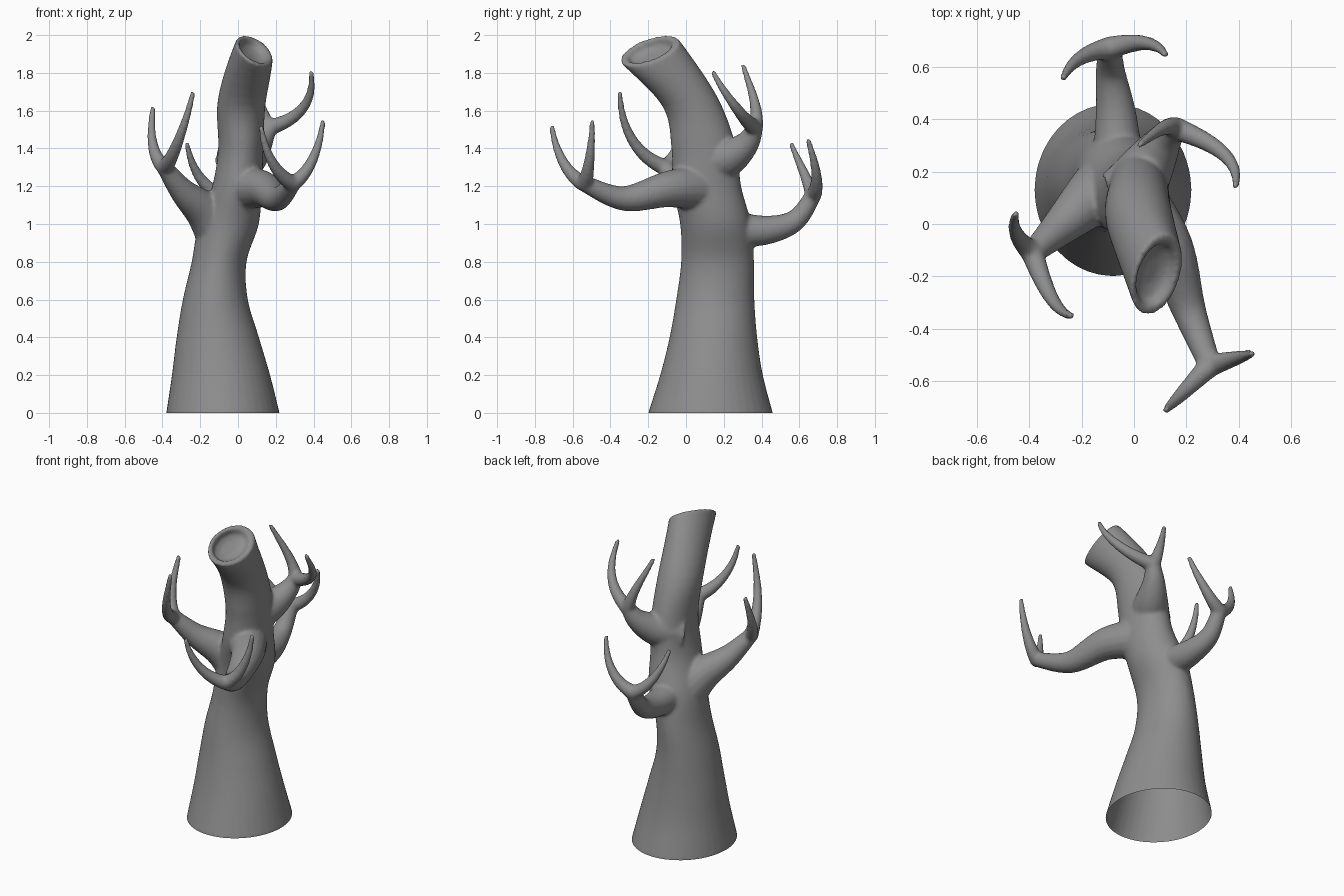
import bpy, bmesh, math
from mathutils import Vector, Euler, Quaternion

if "Cube" in bpy.data.objects:
    bpy.data.objects.remove(bpy.data.objects["Cube"])

bm = bmesh.new()


def spline(keys, steps):
    """Catmull-Rom through tuples of any length."""
    out = []
    for i in range(len(keys) - 1):
        a, b = keys[max(i - 1, 0)], keys[i]
        c, d = keys[i + 1], keys[min(i + 2, len(keys) - 1)]
        for s in range(steps):
            t = s / steps
            out.append([0.5 * (2 * q + (r - p) * t + (2 * p - 5 * q + 4 * r - w) * t * t
                               + (3 * q - p - 3 * r + w) * t ** 3)
                        for p, q, r, w in zip(a, b, c, d)])
    return out + [list(keys[-1])]


def ring(c, rx, ry, rot, n):
    return [c + rot @ Vector((rx * math.cos(math.tau * i / n),
                              ry * math.sin(math.tau * i / n), 0)) for i in range(n)]


def loft(rings):
    """Skin a list of equal rings of points and cap both ends."""
    vs = [[bm.verts.new(p) for p in r] for r in rings]
    n = len(vs[0])
    for a, b in zip(vs, vs[1:]):
        for i in range(n):
            j = (i + 1) % n
            bm.faces.new((a[i], a[j], b[j], b[i]))
    bm.faces.new(vs[0][::-1])
    bm.faces.new(vs[-1])


def tube(pos, radius):
    """Round tube along points; radius is a function of 0..1."""
    q, last, rings = Quaternion(), Vector((0, 0, 1)), []
    end = len(pos) - 1
    for i, p in enumerate(pos):
        t = (pos[min(i + 1, end)] - pos[max(i - 1, 0)]).normalized()
        q = last.rotation_difference(t) @ q
        last = t
        r = radius(i / end)
        rings.append(ring(p, r, r, q, 16))
    loft(rings)


def limb(stem, tips, base, bow):
    """Stem that thins to a fork, and two prongs that curl upwards."""
    pos = [Vector(p) for p in spline(stem, 7)]
    tube(pos, lambda t: .044 + (base - .044) * (1 - t) ** 1.3)
    fork = pos[-1]
    out = fork - pos[-8]
    out.z = 0
    out.normalize()
    for tip in tips:
        d = Vector(tip) - fork
        path = []
        for i in range(19):
            t = i / 18
            s = .7 * math.sin(t * math.pi / 2) + .3 * t
            h = .65 * (1 - math.cos(t * math.pi / 2)) + .35 * t
            path.append(fork + Vector((d.x * s, d.y * s, d.z * h))
                        + out * bow * math.sin(math.pi * t))
        tube(path, lambda t: .045 - .031 * t ** .9)


# Trunk: centre x, y, z, radius x, radius y; it tilts progressively above z = 1.4
trunk = spline([(-.08, .13, 0, .30, .33),
                (-.09, .135, .2, .26, .272),
                (-.107, .145, .4, .218, .232),
                (-.12, .155, .6, .172, .207),
                (-.10, .167, .8, .145, .193),
                (-.05, .157, 1, .16, .188),
                (-.005, .11, 1.2, .132, .182),
                (.015, .095, 1.4, .12, .172),
                (.02, .02, 1.65, .127, .147),
                (.087, -.195, 1.92, .112, .168)], 6)


def tilt(z):
    t = max(0, (z - 1.4) / .52)
    return Euler((math.radians(21) * t, math.radians(36) * t ** 3, 0)).to_matrix()


rings = [ring(Vector(k[:3]), k[3], k[4], tilt(k[2]), 40) for k in trunk]
rings.insert(0, [p - Vector((0, 0, .12)) for p in rings[0]])
# Hollow in the broken top
x, y, z, rx, ry = trunk[-1]
for scale, depth in ((.78, 0), (.66, .035), (.35, .05)):
    c = Vector((x, y, z)) - tilt(z) @ Vector((0, 0, depth))
    rings.append(ring(c, rx * scale, ry * scale, tilt(z), 40))
loft(rings)

# Front right limb
limb([(-.01, .1, 1.19), (.13, -.09, 1.185), (.21, -.33, 1.135), (.29, -.54, 1.215)],
     [(.122, -.71, 1.52), (.45, -.495, 1.55)], .135, 0)
# Left limb
limb([(-.07, .16, .93), (-.17, .09, 1.06), (-.29, -.02, 1.17), (-.388, -.11, 1.3)],
     [(-.45, .04, 1.62), (-.238, -.35, 1.7)], .155, .03)
# Back limb
limb([(-.06, .24, .97), (-.07, .43, .968), (-.09, .58, 1.02), (-.09, .673, 1.15)],
     [(-.27, .555, 1.43), (.12, .645, 1.45)], .1, .035)
# Upper right limb
limb([(-.01, .12, 1.32), (.065, .24, 1.36), (.12, .325, 1.43), (.16, .365, 1.51)],
     [(.02, .3, 1.845), (.385, .14, 1.81)], .135, .06)

bmesh.ops.recalc_face_normals(bm, faces=bm.faces)
mesh = bpy.data.meshes.new("dead_tree")
bm.to_mesh(mesh)
bm.free()
tree = bpy.data.objects.new("dead_tree", mesh)
bpy.context.collection.objects.link(tree)
bpy.context.view_layer.objects.active = tree
tree.select_set(True)

# Fuse trunk and limbs into one skin and soften the joints
m = tree.modifiers.new("fuse", 'REMESH')
m.mode = 'VOXEL'
m.voxel_size = .01
s = tree.modifiers.new("soften", 'SMOOTH')
s.factor = .5
s.iterations = 9
for name in ("fuse", "soften"):
    bpy.ops.object.modifier_apply(modifier=name)

# Open the foot of the trunk at ground level
bm = bmesh.new()
bm.from_mesh(tree.data)
bmesh.ops.bisect_plane(bm, geom=bm.verts[:] + bm.edges[:] + bm.faces[:],
                       plane_co=(0, 0, 0), plane_no=(0, 0, 1), clear_inner=True)
for f in bm.faces:
    f.smooth = True
bm.to_mesh(tree.data)
bm.free()

# Dark grey bark
bark = bpy.data.materials.new("bark")
bark.diffuse_color = (.27, .27, .27, 1)
bark.use_nodes = True
bark.node_tree.nodes["Principled BSDF"].inputs["Base Color"].default_value = bark.diffuse_color
tree.data.materials.clear()
tree.data.materials.append(bark)
